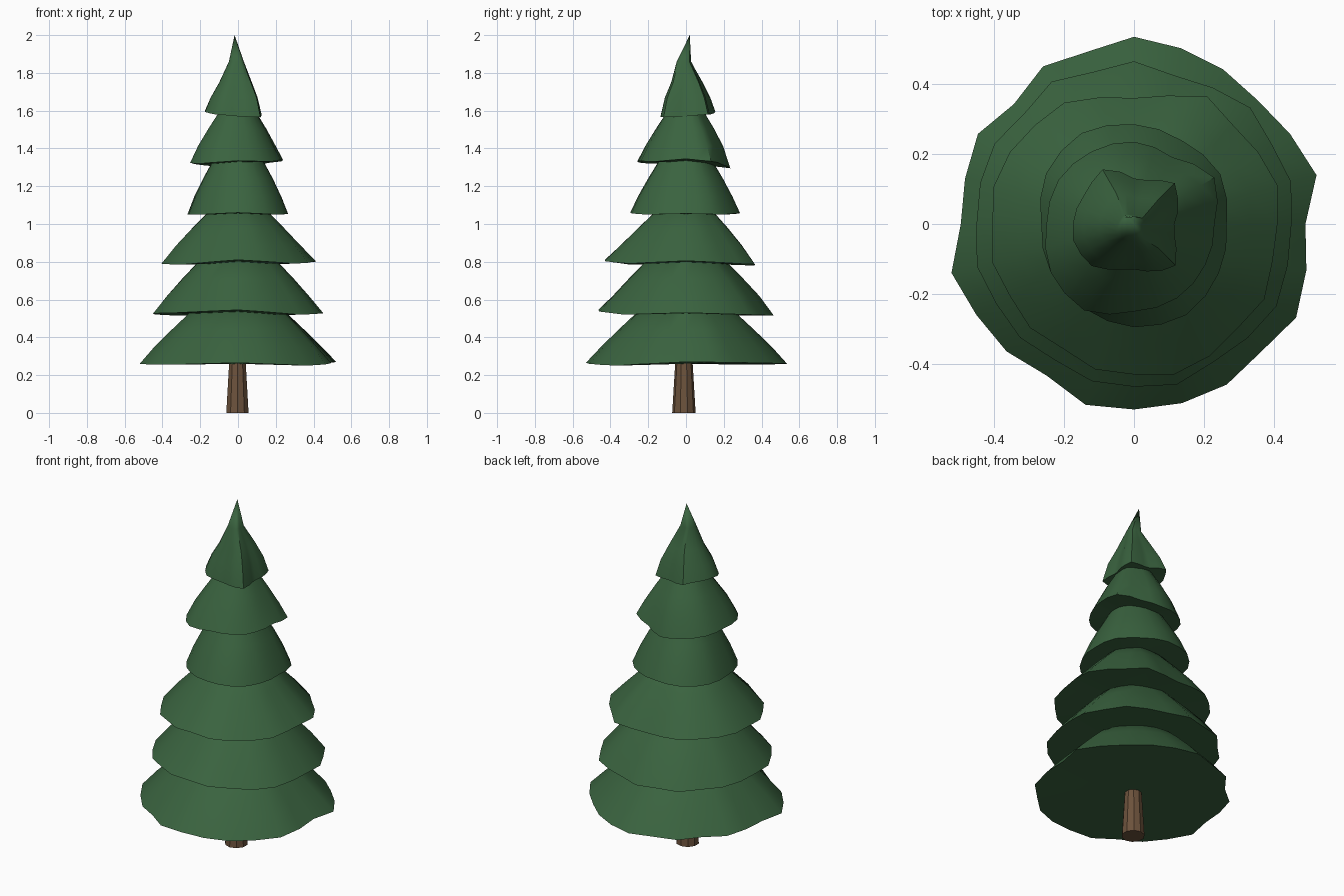
import bpy, bmesh, math
from math import sin, cos, pi

if "Cube" in bpy.data.objects:
    bpy.data.objects.remove(bpy.data.objects["Cube"])


def material(name, color):
    m = bpy.data.materials.new(name)
    m.diffuse_color = color
    m.use_nodes = True
    m.node_tree.nodes["Principled BSDF"].inputs["Base Color"].default_value = m.diffuse_color
    return m


green = material("needles", (0.042, 0.125, 0.05, 1))
brown = material("bark", (0.15, 0.085, 0.045, 1))
SIDES = 24


def sample(values, a):
    # periodic linear lookup of evenly spaced values round the circle
    f = (a / (2 * pi) % 1) * len(values)
    i = int(f)
    return values[i % len(values)] * (1 - f + i) + values[(i + 1) % len(values)] * (f - i)


def tier(name, radii, heights, levels, tip=None):
    """Ragged skirt: levels are (z, mean radius, raggedness kept, dx, dy)."""
    bm = bmesh.new()
    angles = [2 * pi * i / SIDES for i in range(SIDES)]
    mean = sum(radii) / len(radii)
    rings = [[bm.verts.new((sample(radii, a) * cos(a), sample(radii, a) * sin(a),
                            sample(heights, a))) for a in angles]]
    for z, r, k, dx, dy in levels:
        ring = []
        for a in angles:
            q = r * (1 + k * (sample(radii, a) / mean - 1))
            ring.append(bm.verts.new((q * cos(a) + dx, q * sin(a) + dy, z)))
        rings.append(ring)
    for lo, hi in zip(rings, rings[1:]):
        for i in range(SIDES):
            j = (i + 1) % SIDES
            bm.faces.new((lo[i], lo[j], hi[j], hi[i]))
    # underside and top
    under = bm.verts.new((0, 0, sum(heights) / len(heights)))
    top = bm.verts.new(tip or (0, 0, levels[-1][0] + 0.02))
    for i in range(SIDES):
        j = (i + 1) % SIDES
        bm.faces.new((rings[0][j], rings[0][i], under))
        bm.faces.new((rings[-1][i], rings[-1][j], top))
    me = bpy.data.meshes.new(name)
    bm.to_mesh(me)
    bm.free()
    ob = bpy.data.objects.new(name, me)
    bpy.context.collection.objects.link(ob)
    me.materials.append(green)
    bpy.context.view_layer.objects.active = ob
    ob.select_set(True)
    bpy.ops.object.shade_smooth_by_angle(angle=math.radians(40))
    ob.select_set(False)


def skirt(name, radii, heights, z_top, r_top):
    # straight-sided skirt that runs a little way up inside the next tier
    z0, r0 = sum(heights) / len(heights), sum(radii) / len(radii)
    levels = []
    for t, k in ((0.35, 1.0), (0.7, 0.8), (1.15, 0.6)):
        levels.append((z0 + (z_top - z0) * t, r0 + (r_top - r0) * t + 0.01 * sin(pi * min(t, 1)), k, 0, 0))
    tier(name, radii, heights, levels)


# branch tiers, bottom to top; values run anticlockwise from +x
skirt("branch_tier_1",
      [.49, .54, .515, .50, .51, .52, .535, .51, .52, .485, .515, .50,
       .495, .54, .52, .515, .50, .535, .53, .53, .53, .515, .535, .51],
      [.27, .265, .26, .255, .26, .255, .265, .25], 0.52, 0.265)
skirt("branch_tier_2",
      [.45, .465, .455, .47, .45, .44, .465, .45, .47, .445, .46, .455,
       .45, .465, .455, .46, .45, .465, .465, .475, .455, .46, .47, .455],
      [.53, .52, .515, .515, .525, .53, .545, .52], 0.79, 0.22)
skirt("branch_tier_3",
      [.41, .425, .41, .40, .42, .38, .36, .375, .40, .40, .41, .415,
       .405, .42, .41, .42, .41, .43, .43, .445, .435, .42, .43, .41],
      [.805, .79, .78, .79, .79, .785, .81, .79], 1.06, 0.16)
skirt("branch_tier_4",
      [.265, .285, .275, .285, .30, .29, .265, .275, .28, .295, .30, .28],
      [1.055, 1.05, 1.06, 1.05, 1.05, 1.05, 1.06, 1.05], 1.32, 0.145)
skirt("branch_tier_5",
      [.23, .265, .22, .235, .24, .25, .25, .275, .285, .25, .245, .235],
      [1.345, 1.325, 1.295, 1.31, 1.325, 1.32, 1.335, 1.33], 1.58, 0.105)
tier("branch_tier_6",
     [.115, .13, .145, .165, .145, .13, .13, .155, .18, .17, .165, .17,
      .175, .18, .175, .17, .15, .135, .13, .14, .155, .168, .14, .12],
     [1.57, 1.58, 1.58, 1.60, 1.60, 1.58, 1.57, 1.565],
     [(1.67, .125, 1, 0, 0), (1.75, .087, .9, 0, 0), (1.86, .04, .5, -.005, -.012)],
     tip=(-0.018, 0.02, 2.0))

# trunk
bpy.ops.mesh.primitive_cone_add(vertices=10, radius1=0.062, radius2=0.044, depth=0.3,
                                location=(-0.003, -0.011, 0.15))
trunk = bpy.context.object
trunk.name = "trunk"
trunk.data.materials.append(brown)
